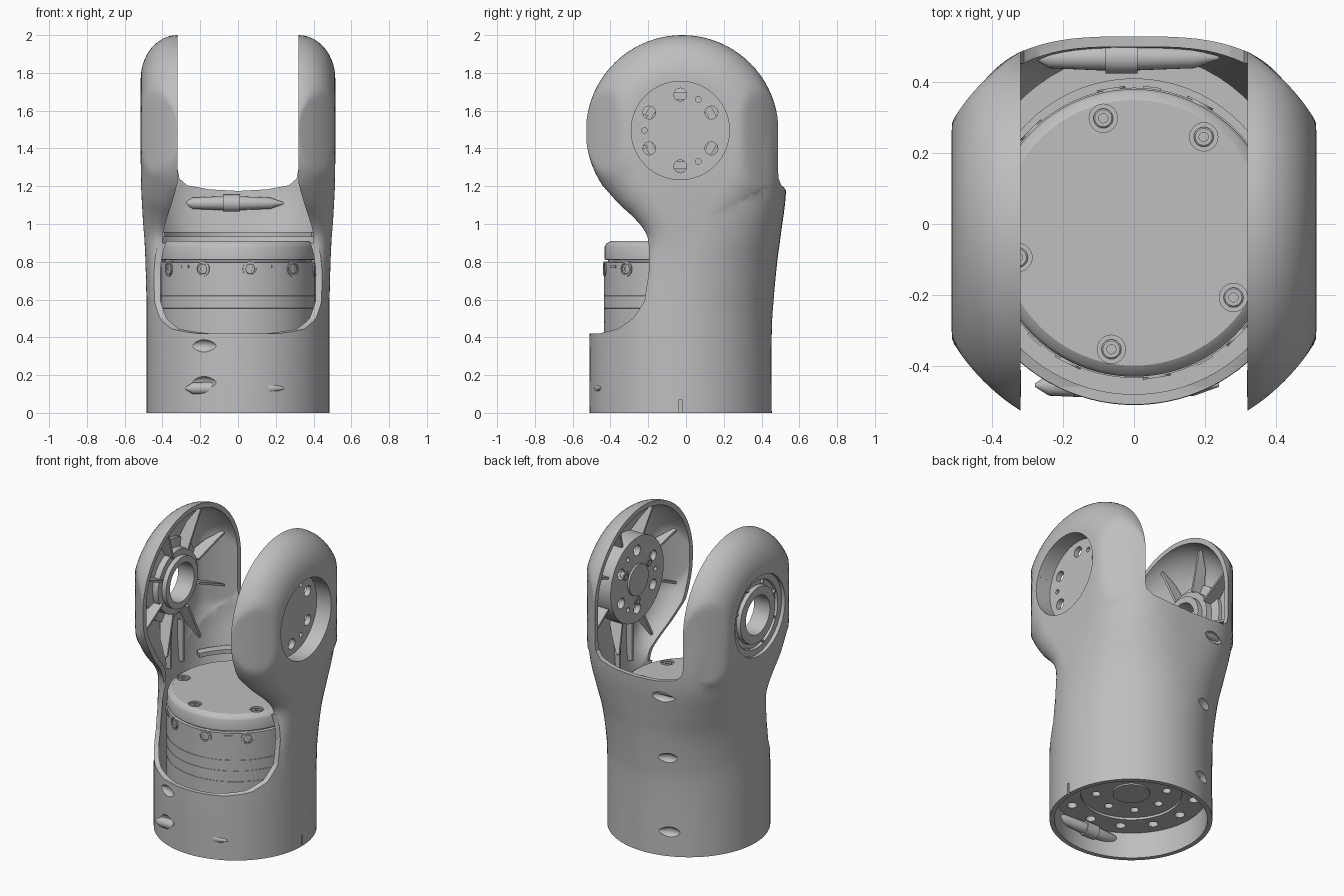
import bpy, bmesh
from math import sin, cos, pi, radians, sqrt
from mathutils import Matrix, Vector

if "Cube" in bpy.data.objects:
    bpy.data.objects.remove(bpy.data.objects["Cube"])

GREY = (0.52, 0.52, 0.52, 1)
mat = bpy.data.materials.new("plain_grey")
mat.use_nodes = True
mat.diffuse_color = GREY
mat.node_tree.nodes["Principled BSDF"].inputs["Base Color"].default_value = GREY

YC = -0.03                        # centre of the tube in y
EAR = Vector((0, -0.02, 1.49))    # centre of the ears
HUB = Vector((0, -0.03, 1.495))   # centre of the joint flanges
MOTOR = Vector((0, -0.025, 0))
WALL = 0.029


def at(pos, direction=(0, 0, 1)):
    turn = Vector(direction).to_track_quat('Z', 'Y').to_matrix().to_4x4()
    return Matrix.Translation(pos) @ turn


def spline(nodes, steps=4):
    """Smooth curve through rows of numbers."""
    pts = [Vector(n) for n in [nodes[0]] + nodes + [nodes[-1]]]
    out = []
    for a, b, c, d in zip(pts, pts[1:], pts[2:], pts[3:]):
        for k in range(steps):
            t = k / steps
            out.append(b + t * ((c - a) + t * ((2 * a - 5 * b + 4 * c - d)
                                               + t * (3 * b - a - 3 * c + d))) / 2)
    return out + [pts[-1]]


def loft(bm, rings, matrix=Matrix(), closed=False):
    """Skin a list of point rings, capping the ends unless it closes on itself."""
    rows = [[bm.verts.new(matrix @ Vector(p)) for p in ring] for ring in rings]
    n = len(rows[0])
    pairs = list(zip(rows, rows[1:])) + ([(rows[-1], rows[0])] if closed else [])
    for a, b in pairs:
        for i in range(n):
            j = (i + 1) % n
            bm.faces.new((a[i], a[j], b[j], b[i]))
    if not closed:
        bm.faces.new(rows[0][::-1])
        return bm.faces.new(rows[-1])


def lathe(bm, profile, matrix=Matrix(), seg=64, closed=False):
    rings = [[(r * cos(2 * pi * i / seg), r * sin(2 * pi * i / seg), h)
              for i in range(seg)] for r, h in profile]
    loft(bm, rings, matrix, closed)


def disc(bm, r, lo, hi, matrix=Matrix(), seg=48):
    lathe(bm, [(r, lo), (r, hi)], matrix, seg)


def prism(bm, poly, axis, lo, hi, matrix=Matrix()):
    def lift(p, d):
        q = list(p)
        q.insert(axis, d)
        return q
    loft(bm, [[lift(p, lo) for p in poly], [lift(p, hi) for p in poly]], matrix)


def box(bm, x0, x1, y0, y1, z0, z1, matrix=Matrix()):
    prism(bm, [(x0, y0), (x1, y0), (x1, y1), (x0, y1)], 2, z0, z1, matrix)


def finish(name, bm):
    bmesh.ops.recalc_face_normals(bm, faces=bm.faces[:])
    mesh = bpy.data.meshes.new(name)
    bm.to_mesh(mesh)
    bm.free()
    mesh.materials.append(mat)
    obj = bpy.data.objects.new(name, mesh)
    bpy.context.collection.objects.link(obj)
    return obj


def make(name, builder, *args, **kw):
    bm = bmesh.new()
    builder(bm, *args, **kw)
    return finish(name, bm)


def combine(obj, other, op='DIFFERENCE'):
    mod = obj.modifiers.new("cut", 'BOOLEAN')
    mod.operation, mod.solver, mod.object = op, 'EXACT', other
    bpy.context.view_layer.objects.active = obj
    bpy.ops.object.modifier_apply(modifier=mod.name)
    bpy.data.objects.remove(other)


# Tube: height, half width, front depth, back depth, squareness of the back
ROWS = spline([(0, .485, .48, .484, 2), (.42, .485, .48, .484, 2), (.6, .485, .46, .494, 2.05),
               (.8, .49, .38, .513, 2.25), (.95, .497, .3, .533, 2.6),
               (1.18, .51, .28, .56, 3.1), (1.5, .513, .28, .558, 3.1)])


def tube(bm, wall=0, extra=0):
    rings = []
    for z, a, front, back, power in ROWS:
        ring = []
        for i in range(96):
            t = 2 * pi * i / 96
            c, s = cos(t), sin(t)
            e = 2 / power if s > 0 else 1
            x = (a - wall) * abs(c) ** e * (1 if c > 0 else -1)
            y = (back - wall) * s ** e if s > 0 else (front - wall) * s
            ring.append((x, YC + y, z + (extra if z > 1.4 else -extra if z == 0 else 0)))
        rings.append(ring)
    loft(bm, rings)


# Ear and its neck: rim y, z; edge of the flat y, z; x at the rim; x at the flat
FRONT = spline([(-.195, .5, -.03, .5, .445, .478), (-.198, .75, -.03, .75, .435, .484),
                (-.2, .9, -.05, .9, .41, .494), (-.225, .97, -.08, 1, .395, .502),
                (-.28, 1.035, -.14, 1.1, .375, .508), (-.36, 1.11, -.2, 1.2, .35, .513),
                (-.44, 1.2, -.25, 1.33, .32, .515)])[:-1]
BACK = spline([(.49, 1.49, .26, 1.49, .32, .515), (.485, 1.27, .22, 1.27, .32, .513),
               (.44, 1.17, .16, 1.15, .32, .508), (.36, 1.06, .1, 1.05, .32, .5),
               (.25, .92, .02, .93, .32, .49), (.15, .75, 0, .75, .32, .48),
               (.1, .5, 0, .5, .32, .472)])[1:]
CROWN = []
for i in range(49):
    t = radians(214.6) * (1 - i / 48)
    CROWN.append((EAR.y + .51 * cos(t), EAR.z + .51 * sin(t),
                  EAR.y + .28 * cos(t), EAR.z + .28 * sin(t), .32, .515))
OUTLINE = FRONT + CROWN + BACK


def ear(bm, side, wall=0):
    rings = [[] for k in range(16)]
    for oy, oz, iy, iz, x0, x1 in OUTLINE:
        rim, flat = Vector((oy, oz)), Vector((iy, iz))
        rim += (flat - rim).normalized() * wall
        for k in range(16):
            t = pi / 2 * max(k - 1, 0) / 14
            p = rim.lerp(flat, 1 - cos(t))
            # the dome is trimmed by an upright cylinder
            round_x = sqrt((.6 - wall) ** 2 - (p.x - EAR.y) ** 2)
            x = x0 - wall + (x1 - x0) * sin(t) if k else .3 - 2 * wall
            rings[k].append((side * min(x, round_x), p.x, p.y))
    cap = loft(bm, rings)
    v, f = cap.verts[:], len(FRONT)
    bm.faces.remove(cap)
    for i in range(f):
        bm.faces.new((v[i], v[i + 1], v[-2 - i], v[-1 - i]))
    bm.faces.new(v[f:len(v) - f])


def hollow_form(name, wall, extra):
    obj = make(name, tube, wall, extra)
    for side in (1, -1):
        combine(obj, make("ear_form", ear, side, wall), 'UNION')
    return obj


shell = hollow_form("shell", 0, 0)
combine(shell, hollow_form("shell_core", WALL, .03))

# Gap between the ears, throat and front opening
half = [(.32, 2.1), (.32, 1.29), (.31, 1.24), (.27, 1.205), (.15, 1.183)]
gap = half + [(0, 1.175)] + [(-x, z) for x, z in reversed(half)]
combine(shell, make("gap_cutter", prism, gap, 1, -1, 1))
half = [(.319, 2.2), (.319, 1.22), (.35, 1.11), (.375, 1.035), (.395, .97), (.4, .9)]
throat = half + [(-x, z) for x, z in reversed(half)]
combine(shell, make("throat_cutter", prism, throat, 1, -1, .1))
opening = [(-.7, .42), (-.46, .42), (-.36, .445), (-.28, .5), (-.22, .59)]
opening += [(n[0] + .002, n[1]) for n in FRONT if n[1] > .7] + [(-.7, 1.2)]
combine(shell, make("opening_cutter", prism, opening, 0, -1, 1))

# Joint holes in the ears, alignment notch, and lens-shaped screw pockets
for side in (1, -1):
    combine(shell, make("joint_cutter", disc, .26, .3, .7, at(HUB, (side, 0, 0)), 64))
combine(shell, make("notch_cutter", box, .4, .6, -.037, -.022, -.1, .07))
for y, z in ((-.485, .16), (-.485, .355), (.429, .16), (.45, .65), (.516, 1.08)):
    pocket = [(.034 * sin(pi * i / 10) + .0005, -.09 + .018 * i) for i in range(11)]
    slope = .3 if y > 0 else -.38
    combine(shell, make("pocket_cutter", lathe, pocket, at((-.184, y, z), (1, slope, 0)), 24))

# Recessed flange on the left ear, with its ring of holes
cup = make("left_joint_cup", lathe, [(.26, .41), (.26, .512), (.275, .5), (.275, .375)],
           at(HUB, (1, 0, 0)))
holes = bmesh.new()
for count, start, size in ((6, 30, .034), (3, 60, .015)):
    for i in range(count):
        t = radians(start + 360 * i / count)
        off = Vector((0, .19 * cos(t), .19 * sin(t)))
        disc(holes, size, .3, .45, at(HUB + off, (1, 0, 0)), 24)
combine(cup, finish("hole_cutter", holes))
make("left_joint_hub", disc, .1, .362, .39, at(HUB, (1, 0, 0)))

# Open bearing seat on the right ear
seat = [(.262, .49), (.22, .49), (.215, .475), (.185, .475), (.18, .5), (.125, .5),
        (.125, .385), (.165, .385), (.165, .415), (.205, .415), (.205, .455), (.262, .465)]
make("right_bearing_seat", lathe, seat, at(HUB, (-1, 0, 0)), closed=True)

# Radial ribs and the upright ribs inside each ear
for side, name, inner in ((1, "left_ear_ribs", .27), (-1, "right_ear_ribs", .2)):
    bm = bmesh.new()
    rib = [(inner, .4), (inner, .495), (.36, .45), (.46, .39), (.45, .375)]
    for i in range(8):
        prism(bm, rib, 1, -.007, .007,
              at(EAR, (side, 0, 0)) @ Matrix.Rotation(pi * (i + .5) / 4, 4, 'Z'))
    for y in (-.07, .06):
        x0, x1 = sorted((side * .435, side * .475))
        box(bm, x0, x1, y - .007, y + .007, .93, 1.2)
    finish(name, bm)

# Shelf and screw bosses on the inside of the wall
arc = [radians(25 + 5 * i) for i in range(27)]
shelf = [(.475 * cos(t), YC + .515 * sin(t)) for t in arc]
shelf += [(.43 * cos(t), YC + .44 * sin(t)) for t in reversed(arc)]
make("back_shelf", prism, shelf, 2, .93, .957)
boss = [(.005, -.28), (.03, -.24), (.036, -.1), (.036, -.08), (.045, -.08), (.045, .01),
        (.036, .01), (.03, .17), (.005, .24)]
for name, y, z in (("back_screw_boss", .47, 1.11), ("front_screw_boss", -.455, .13)):
    make(name, lathe, boss, at((0, y, z), (1, 0, 0)), 24)

# Motor body with a stepped mounting face, fine grooves, a neck and a chamfered cap
prof = [(.3, .185), (.3, .17), (.459, .17), (.459, .2), (.41, .2)]
for z in (.48, .55, .62):
    prof += [(.41, z), (.4085, z + .001), (.4085, z + .003), (.41, z + .004)]
prof += [(.41, .797), (.388, .798), (.388, .81), (.406, .811), (.406, .88), (.398, .895), (.375, .91)]
motor = make("motor_body", lathe, prof, at(MOTOR), 96)

# Cap screws in counterbores, and screws around the side of the motor
bolt = [(.028, -.02), (.028, .004), (.024, .007), (.013, .007), (.013, -.004)]
bores, bolts = bmesh.new(), bmesh.new()
for deg in (54, 105, 192, 259, 327):
    t = radians(deg)
    pos = MOTOR + Vector((.335 * cos(t), .335 * sin(t), .9))
    disc(bores, .04, -.004, .05, at(pos), 24)
    lathe(bolts, bolt, at(pos), 20)
for i in range(10):
    t = radians(9 + 36 * i)
    out = Vector((sin(t), -cos(t), 0))
    pos = MOTOR + out * .405 + Vector((0, 0, .762))
    lathe(bolts, [(.04, -.02), (.04, .009), (.033, .009), (.033, -.003)], at(pos, out), 20)
    lathe(bolts, bolt, at(pos, out), 20)
for i in range(5):
    t = radians(29 + 72 * i)
    box(bolts, -.025, .025, -.008, .008, .4, .415,
        Matrix.Translation(MOTOR + Vector((0, 0, .775))) @ Matrix.Rotation(t, 4, 'Z')
        @ Matrix.Rotation(pi / 2, 4, 'X'))
for i in range(3):
    t = radians(30 + 120 * i)
    lathe(bolts, bolt, at(HUB + Vector((.375, .14 * cos(t), .14 * sin(t))), (-1, 0, 0)), 20)
finish("motor_screws", bolts)

# Holes and hub of the mounting face under the motor
for count, r, size in ((12, .375, .03), (8, .21, .026)):
    for i in range(count):
        t = 2 * pi * i / count
        disc(bores, size, .1, .215, at(MOTOR + Vector((r * cos(t), r * sin(t), 0))), 20)
combine(motor, finish("bore_cutter", bores))
make("mount_hub", disc, .11, .175, .2, at(MOTOR))

# Smooth the round surfaces, keeping the edges sharp
bpy.ops.object.select_all(action='DESELECT')
for obj in bpy.context.collection.objects:
    if obj.type == 'MESH':
        obj.select_set(True)
        bpy.context.view_layer.objects.active = obj
bpy.ops.object.shade_smooth_by_angle(angle=radians(32))
